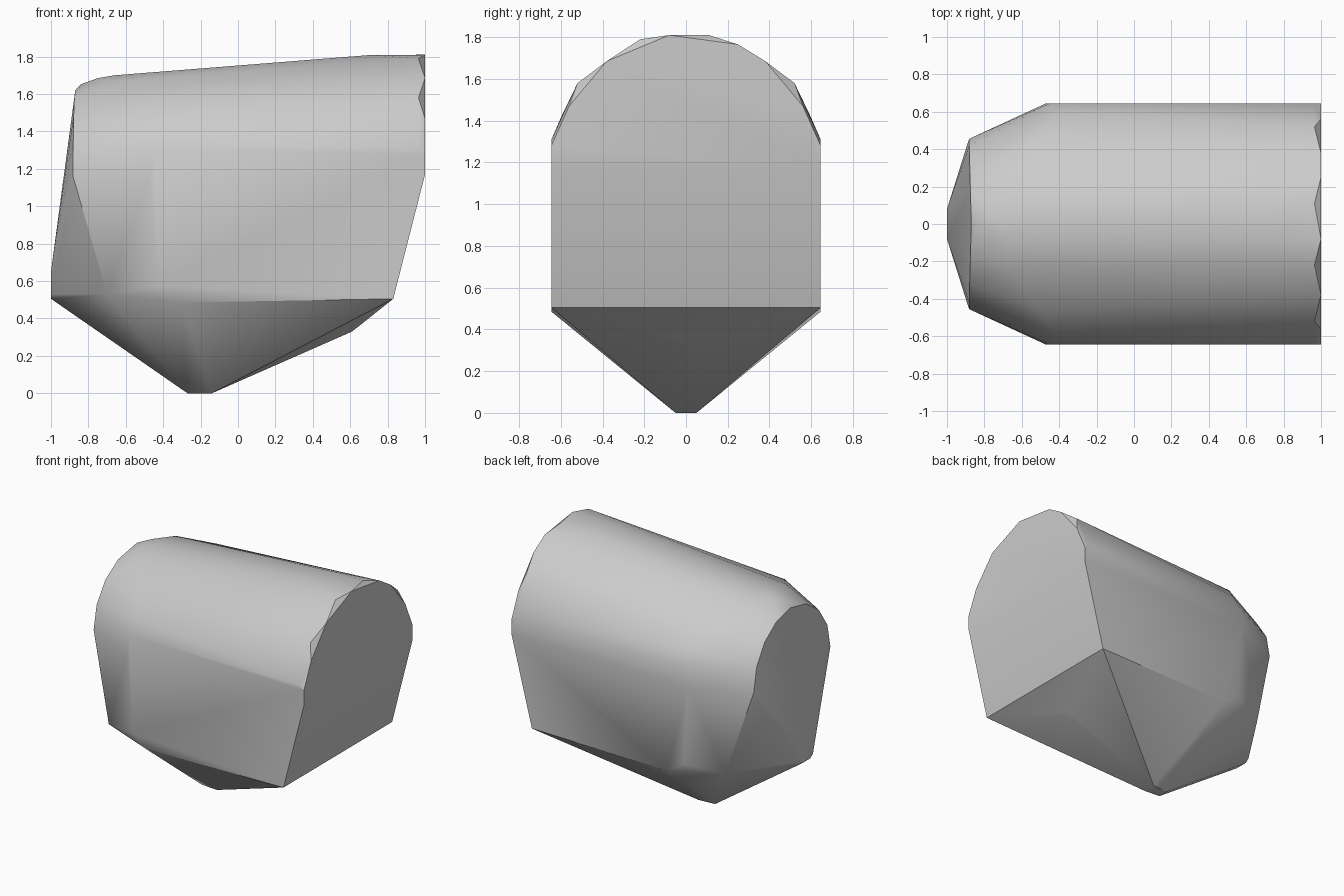
import bpy
import bmesh
import math

cube = bpy.data.objects.get("Cube")
if cube:
    bpy.data.objects.remove(cube, do_unlink=True)

# One plain grey finish
grey = bpy.data.materials.new("plain grey")
grey.use_nodes = True
colour = (0.6, 0.6, 0.6, 1)
grey.diffuse_color = colour
grey.node_tree.nodes["Principled BSDF"].inputs["Base Color"].default_value = colour


def both_sides(points):
    return [(x, side * y, z) for x, y, z in points for side in (1, -1)]


# Pointed keel and the rim above it
keel = both_sides([(-0.27, 0.04, 0), (-0.14, 0.05, 0), (0.61, 0.01, 0.33)])
rim = both_sides([(0.83, 0.645, 0.505), (-0.30, 0.645, 0.485),
                  (-0.43, 0.645, 0.575), (-0.70, 0.535, 0.53)])
nose = both_sides([(-1, 0.05, 0.505), (-1, 0.08, 0.53), (-1, 0.08, 0.65)])

# Half-round arch on the narrow end
arch = [(-0.87 - 0.012 * abs(math.cos(a)), 0.455 * math.cos(a), 1.16 + 0.46 * math.sin(a))
        for a in (math.pi * i / 8 for i in range(9))]
arch.append((-0.84, 0, 1.652))

# Shoulder where the narrow end widens into the barrel
shoulder = both_sides([(-0.47, 0.645, 1.17), (-0.45, 0.645, 1.31), (-0.42, 0.597, 1.42),
                       (-0.50, 0.46, 1.56), (-0.67, 0.22, 1.665), (-0.66, 0.05, 1.70),
                       (-0.75, 0.05, 1.685)])

# Wide end: flat outline plus its slightly set-back outer corners
wide_end = both_sides([(1, 0.645, 1.17), (1, 0.645, 1.28), (1, 0.56, 1.47),
                       (1, 0.38, 1.685), (0.965, 0.645, 1.31), (0.965, 0.52, 1.58)])
wide_end += [(1, -0.08, 1.81), (1, 0.25, 1.765), (0.965, 0.11, 1.81),
             (0.965, -0.22, 1.79), (0.7, -0.08, 1.808), (0.7, 0.11, 1.808)]

# Wrap all the sections in one faceted shell
bm = bmesh.new()
for point in keel + rim + nose + arch + shoulder + wide_end:
    bm.verts.new(point)
hull = bmesh.ops.convex_hull(bm, input=bm.verts[:])
loose = {e for e in hull["geom_interior"] + hull["geom_unused"]
         if isinstance(e, bmesh.types.BMVert)}
bmesh.ops.delete(bm, geom=list(loose), context="VERTS")
bmesh.ops.dissolve_limit(bm, angle_limit=math.radians(1), verts=bm.verts[:], edges=bm.edges[:])
bmesh.ops.recalc_face_normals(bm, faces=bm.faces[:])

mesh = bpy.data.meshes.new("hull_shell")
bm.to_mesh(mesh)
bm.free()
mesh.materials.append(grey)
shell = bpy.data.objects.new("hull_shell", mesh)
bpy.context.collection.objects.link(shell)

# Soft barrel, crisp rim and ends
bpy.context.view_layer.objects.active = shell
shell.select_set(True)
bpy.ops.object.shade_smooth_by_angle(angle=math.radians(30))
